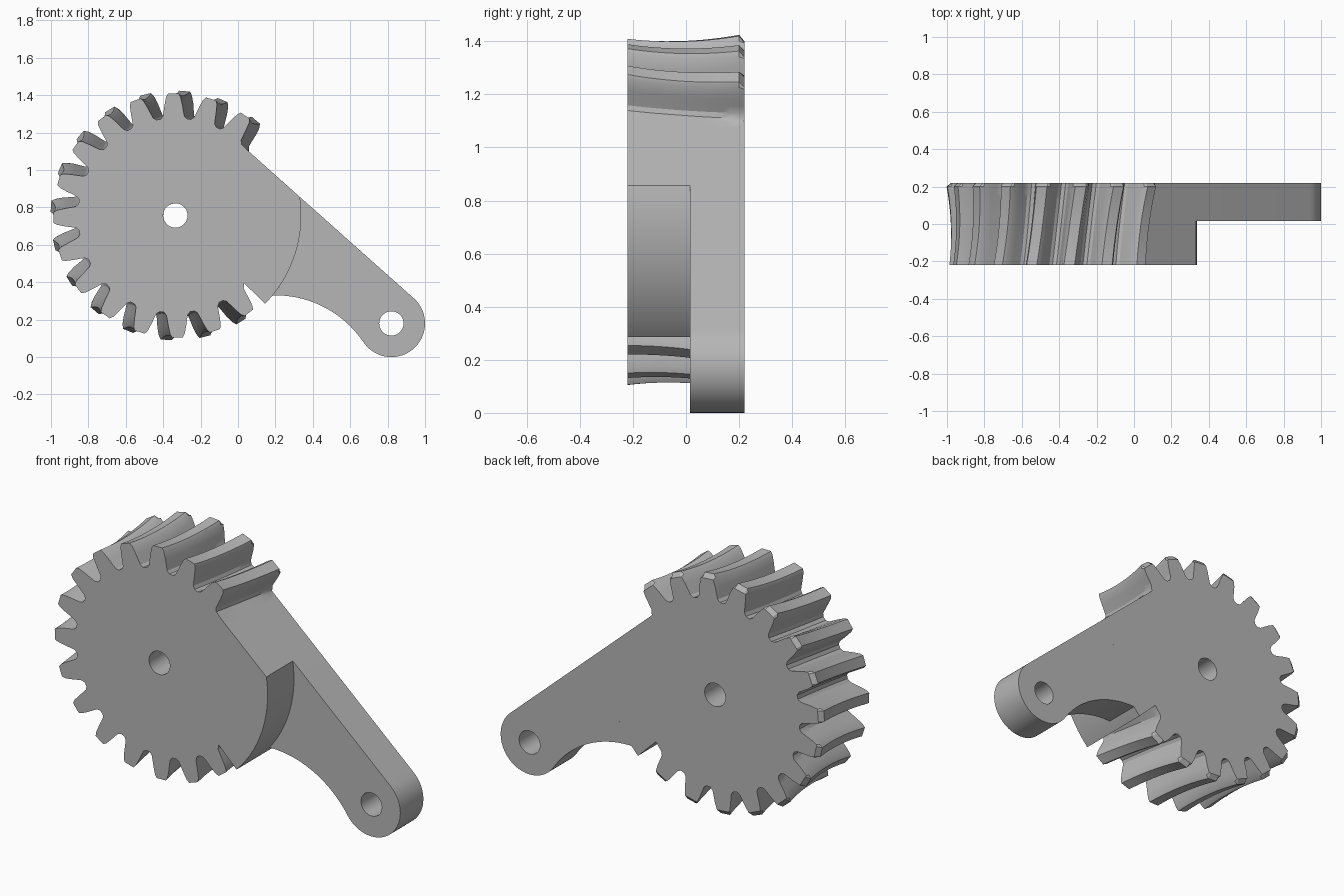
import bpy
import bmesh
from math import sin, cos, radians, acos, degrees, hypot, atan2

cube = bpy.data.objects.get("Cube")
if cube:
    bpy.data.objects.remove(cube, do_unlink=True)

# Main dimensions
HUB = (-0.335, 0.757)        # gear axis (x, z)
PIVOT = (0.82, 0.18)         # arm pivot axis (x, z)
FRONT, STEP, BACK = -0.22, 0.015, 0.22
ROOT, TIP, BLOCK = 0.517, 0.643, 0.673
BORE, END = 0.065, 0.18
EDGE = 48.3                  # direction of the straight upper edge's normal
CORNER = EDGE - degrees(acos(ROOT / BLOCK))
BLOCK_START = -44.5

# Half of one tooth: angle from its centre line, height fraction
HALF_TOOTH = [(7.8, 0), (6.2, 0.1), (5.4, 0.3), (4.6, 0.55), (3.5, 0.87), (2.5, 1)]
TOOTH = [(-a, t) for a, t in HALF_TOOTH] + [(a, t) for a, t in reversed(HALF_TOOTH)]

grey = bpy.data.materials.new("plain grey")
grey.use_nodes = True
colour = (0.47, 0.47, 0.47, 1)
grey.diffuse_color = colour
grey.node_tree.nodes["Principled BSDF"].inputs["Base Color"].default_value = colour


def polar(centre, radius, angle):
    a = radians(angle)
    return centre[0] + radius * cos(a), centre[1] + radius * sin(a)


def spread(start, end, steps):
    return [start + (end - start) * i / steps for i in range(steps + 1)]


def edge_radius(angle):
    return ROOT / cos(radians(angle - EDGE))


def finish(name, bm):
    bmesh.ops.recalc_face_normals(bm, faces=bm.faces)
    mesh = bpy.data.meshes.new(name)
    bm.to_mesh(mesh)
    bm.free()
    mesh.materials.append(grey)
    obj = bpy.data.objects.new(name, mesh)
    bpy.context.collection.objects.link(obj)
    bpy.ops.object.select_all(action='DESELECT')
    obj.select_set(True)
    bpy.context.view_layer.objects.active = obj
    bpy.ops.object.shade_smooth_by_angle(angle=radians(30))


def gear_outline(y):
    """Angles and radii of the gear at depth y: twisted, throated teeth and plain block."""
    throat = 0.36 * (y + 0.06) ** 2
    twist = -1.75 - 12.5 * y
    points = []
    for k in range(15):
        for offset, t in TOOTH:
            angle = 54 + 18 * k + twist + offset
            r = ROOT + (TIP - ROOT) * t + throat * (0.4 + 0.6 * t)
            if y == BACK:
                r = min(r, TIP)          # small chamfer on the back tips
            if angle < EDGE:
                r = max(r, edge_radius(angle))
            points.append((angle, r))
    points.append((BLOCK_START + 359.9, ROOT))
    points += [(a + 360, BLOCK) for a in spread(BLOCK_START, CORNER, 24)]
    points += [(a + 360, edge_radius(a)) for a in spread(CORNER, 41, 8)[1:]]
    return points


# Gear sector with block: outer rings joined through the bore
bm = bmesh.new()
rings = []
depths = spread(FRONT, 0.2, 12) + [BACK]
for y in depths:
    ring = [polar(HUB, r, a) for a, r in gear_outline(y)]
    rings.append([bm.verts.new((x, y, z)) for x, z in ring])
for y in (BACK, FRONT):
    ring = [polar(HUB, BORE, a) for a, r in gear_outline(y)]
    rings.append([bm.verts.new((x, y, z)) for x, z in ring])
for i, ring in enumerate(rings):
    following = rings[(i + 1) % len(rings)]
    for j in range(len(ring)):
        n = (j + 1) % len(ring)
        bm.faces.new((ring[j], ring[n], following[n], following[j]))
finish("gear_sector", bm)

# Arm: block arc, hollow underside, rounded end and straight upper edge
hollow = (0.2, -0.237)
dx, dz = PIVOT[0] - hollow[0], PIVOT[1] - hollow[1]
hollow_radius = hypot(dx, dz) - END
meet = degrees(atan2(dz, dx))
outline = [polar(HUB, BLOCK, a) for a in spread(CORNER, -39.5, 20)]
outline += [polar(hollow, hollow_radius, a) for a in spread(90, meet, 20)]
outline += [polar(PIVOT, END, a) for a in spread(meet + 180, EDGE + 360, 36)[1:]]
hole = [polar(PIVOT, BORE, a) for a in spread(0, 360, 40)[:-1]]

bm = bmesh.new()
edges = []
for loop in (outline, hole):
    verts = [bm.verts.new((x, STEP, z)) for x, z in loop]
    edges += [bm.edges.new((verts[i - 1], verts[i])) for i in range(len(verts))]
bmesh.ops.triangle_fill(bm, use_beauty=True, edges=edges)
result = bmesh.ops.extrude_face_region(bm, geom=bm.faces[:], use_keep_orig=True)
moved = [g for g in result["geom"] if isinstance(g, bmesh.types.BMVert)]
bmesh.ops.translate(bm, verts=moved, vec=(0, BACK - STEP, 0))
finish("arm", bm)
